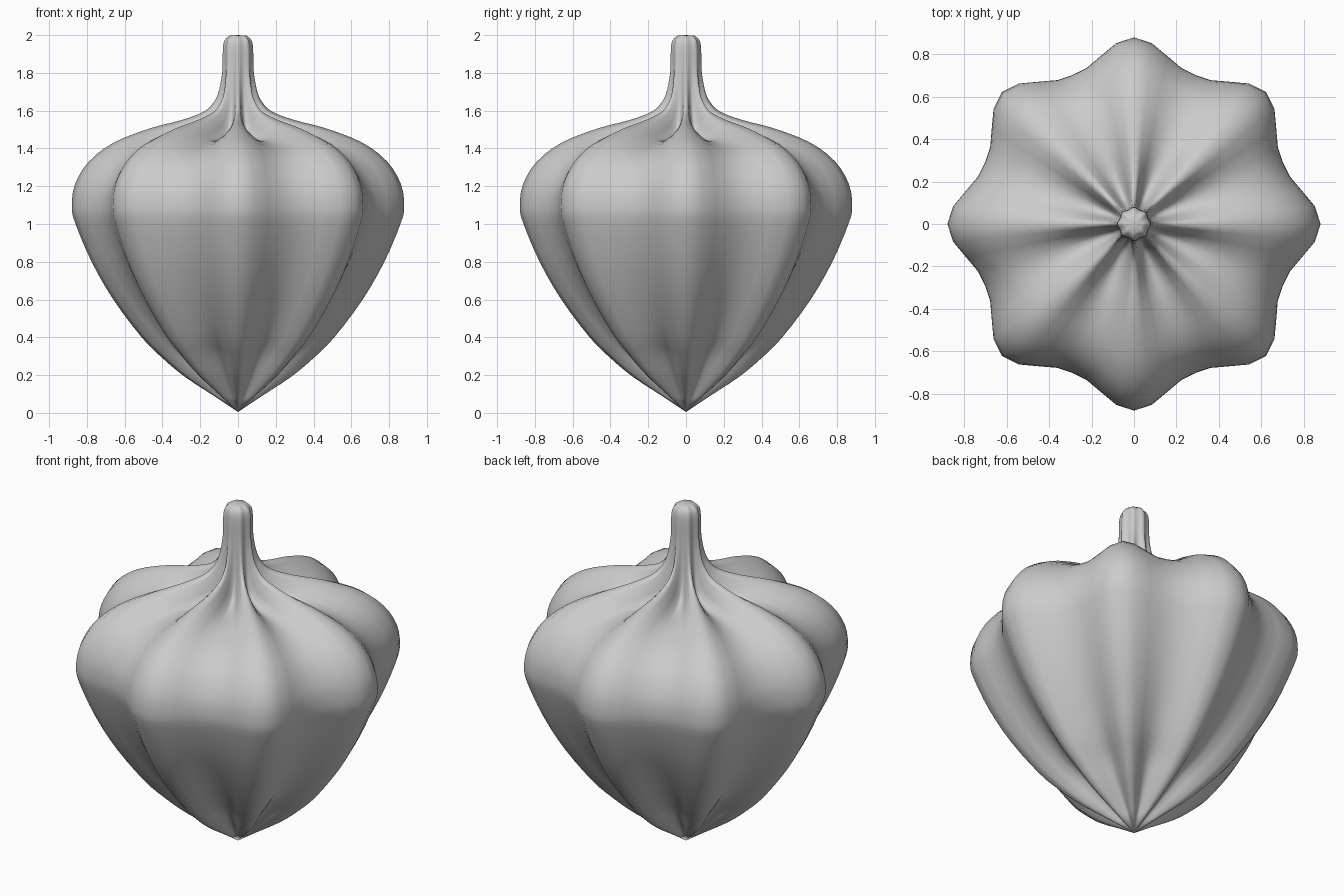
import bpy, bmesh, math

if "Cube" in bpy.data.objects:
    bpy.data.objects.remove(bpy.data.objects["Cube"])

LOBES, PER_LOBE, STEPS = 8, 8, 3
# ridge radius, ridge height, valley radius, valley height
PROFILE = [
    (.12, .085, .07, .08), (.28, .19, .18, .20), (.40, .29, .28, .31),
    (.51, .40, .40, .42), (.66, .60, .54, .60), (.775, .80, .66, .80),
    (.86, 1.0, .745, 1.0), (.88, 1.09, .76, 1.1), (.863, 1.21, .74, 1.2),
    (.79, 1.33, .67, 1.31), (.66, 1.43, .55, 1.39), (.47, 1.505, .38, 1.435),
    (.30, 1.55, .23, 1.445), (.18, 1.595, .135, 1.475), (.125, 1.65, .098, 1.54),
    (.10, 1.71, .08, 1.64), (.083, 1.81, .072, 1.79), (.08, 1.93, .072, 1.93),
    (.07, 1.975, .062, 1.975), (.045, 1.997, .04, 1.997),
]


def smooth_rows(rows, steps):
    """Catmull-Rom resampling of the paired profiles."""
    out = []
    for i in range(len(rows) - 1):
        p0, p1 = rows[max(i - 1, 0)], rows[i]
        p2, p3 = rows[i + 1], rows[min(i + 2, len(rows) - 1)]
        for s in range(steps):
            t = s / steps
            out.append([.5 * (2 * b + (c - a) * t + (2 * a - 5 * b + 4 * c - d) * t * t
                              + (3 * b - a - 3 * c + d) * t ** 3)
                        for a, b, c, d in zip(p0, p1, p2, p3)])
    return out + [rows[-1]]


# Lobed bulb flowing into the stem
bm = bmesh.new()
n = LOBES * PER_LOBE
rings = []
for rr, zr, rv, zv in smooth_rows(PROFILE, STEPS):
    ring = []
    for k in range(n):
        a = 2 * math.pi * k / n
        w = ((1 + math.cos(LOBES * a)) / 2) ** 1.35
        r, z = rv + (rr - rv) * w, zv + (zr - zv) * w
        ring.append(bm.verts.new((r * math.cos(a), r * math.sin(a), z)))
    rings.append(ring)
for lo, hi in zip(rings, rings[1:]):
    for k in range(n):
        j = (k + 1) % n
        bm.faces.new((lo[k], lo[j], hi[j], hi[k]))

# Bottom point and stem tip
bottom = bm.verts.new((0, 0, .005))
top = bm.verts.new((0, 0, 2))
for k in range(n):
    j = (k + 1) % n
    bm.faces.new((bottom, rings[0][j], rings[0][k]))
    bm.faces.new((top, rings[-1][k], rings[-1][j]))

bmesh.ops.recalc_face_normals(bm, faces=bm.faces)
for f in bm.faces:
    f.smooth = True
mesh = bpy.data.meshes.new("lobed_bulb")
bm.to_mesh(mesh)
bm.free()
bpy.context.collection.objects.link(bpy.data.objects.new("lobed_bulb", mesh))
